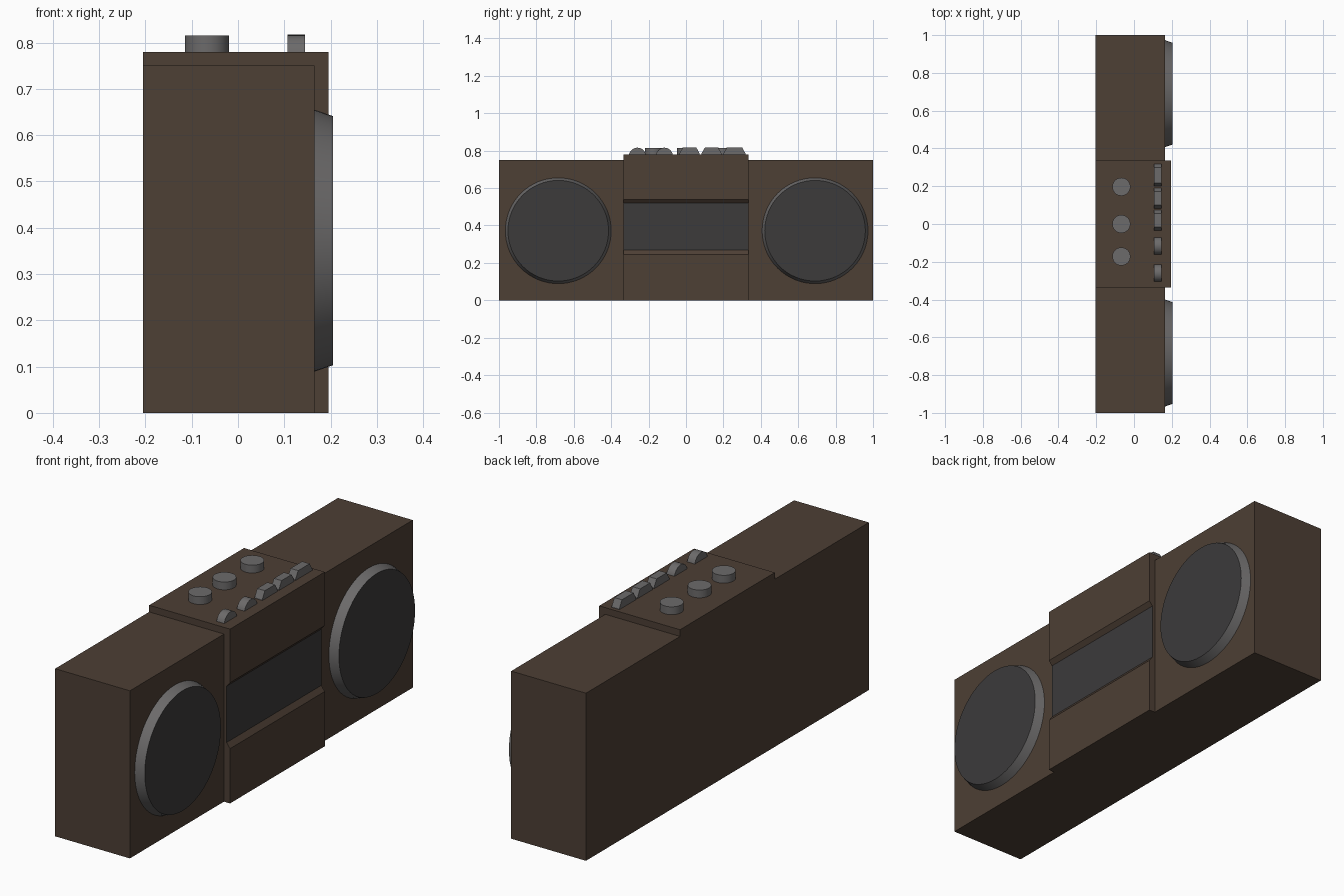
import bpy, bmesh, math
from mathutils import Matrix, Vector

if "Cube" in bpy.data.objects:
    bpy.data.objects.remove(bpy.data.objects["Cube"])


def material(name, rgb):
    m = bpy.data.materials.new(name)
    m.diffuse_color = (*rgb, 1)
    m.use_nodes = True
    m.node_tree.nodes["Principled BSDF"].inputs["Base Color"].default_value = m.diffuse_color
    return m


BROWN = material("brown_case", (0.075, 0.05, 0.035))
GREY = material("grey_trim", (0.15, 0.145, 0.145))
DARK = material("dark_panel", (0.045, 0.043, 0.044))


def finish(name, bm, *mats, smooth=False):
    bmesh.ops.recalc_face_normals(bm, faces=bm.faces)
    me = bpy.data.meshes.new(name)
    bm.to_mesh(me)
    bm.free()
    ob = bpy.data.objects.new(name, me)
    bpy.context.collection.objects.link(ob)
    for m in mats:
        me.materials.append(m)
    if smooth:
        bpy.ops.object.select_all(action='DESELECT')
        bpy.context.view_layer.objects.active = ob
        ob.select_set(True)
        bpy.ops.object.shade_smooth_by_angle(angle=math.radians(30))
    return ob


def prism(points, direction):
    """Closed profile swept along a vector."""
    bm = bmesh.new()
    face = bm.faces.new([bm.verts.new(p) for p in points])
    new = bmesh.ops.extrude_face_region(bm, geom=[face], use_keep_orig=True)["geom"]
    bmesh.ops.translate(bm, vec=Vector(direction),
                        verts=[g for g in new if isinstance(g, bmesh.types.BMVert)])
    return bm


def round_part(r1, r2, depth, segments, matrix):
    bm = bmesh.new()
    bmesh.ops.create_cone(bm, cap_ends=True, segments=segments, radius1=r1,
                          radius2=r2, depth=depth, matrix=matrix)
    return bm


ALONG_X = Matrix.Rotation(math.pi / 2, 4, 'Y')
BACK, SIDE_FRONT, FRONT = -0.205, 0.165, 0.195
HALF = 0.335

# speaker boxes and round speakers
for side, y0, y1, yc in (("left", -1, -HALF, -0.683), ("right", HALF, 1, 0.69)):
    box = [(BACK, y0, 0), (SIDE_FRONT, y0, 0), (SIDE_FRONT, y0, 0.75), (BACK, y0, 0.75)]
    finish(side + "_speaker_box", prism(box, (0, y1 - y0, 0)), BROWN)
    bm = round_part(0.283, 0.269, 0.04, 64,
                    Matrix.Translation((SIDE_FRONT + 0.02, yc, 0.372)) @ ALONG_X)
    for f in bm.faces:
        if len(f.verts) > 4:
            f.material_index = 1
    finish(side + "_speaker", bm, GREY, DARK, smooth=True)

# centre case with a shallow sloped recess holding the display
RECESS = 0.178
profile = [(BACK, 0), (FRONT, 0), (FRONT, 0.245), (RECESS, 0.268),
           (RECESS, 0.52), (FRONT, 0.54), (FRONT, 0.78), (BACK, 0.78)]
bm = prism([(x, -HALF, z) for x, z in profile], (0, 2 * HALF, 0))
for f in bm.faces:
    c = f.calc_center_median()
    if abs(c.x - RECESS) < 1e-4 and 0.3 < c.z < 0.5:
        f.material_index = 1
finish("centre_case", bm, BROWN, DARK)

# round knobs on top
for i, y in enumerate((-0.172, 0.0, 0.197)):
    finish(f"knob_{i + 1}", round_part(0.048, 0.048, 0.04, 32,
           Matrix.Translation((-0.067, y, 0.795))), GREY, smooth=True)

# tapered push buttons
for i, (a, b) in enumerate(((-0.035, 0.073), (0.083, 0.19), (0.2, 0.318))):
    shape = [(a, 0.775), (b, 0.775), (b, 0.785), (b - 0.018, 0.817),
             (a + 0.018, 0.817), (a, 0.785)]
    finish(f"push_button_{i + 1}",
           prism([(0.107, y, z) for y, z in shape], (0.038, 0, 0)), GREY)

# half-sunk thumb wheels
for i, y in enumerate((-0.26, -0.116)):
    finish(f"thumb_wheel_{i + 1}", round_part(0.046, 0.046, 0.038, 32,
           Matrix.Translation((0.126, y, 0.77)) @ ALONG_X), GREY, smooth=True)
